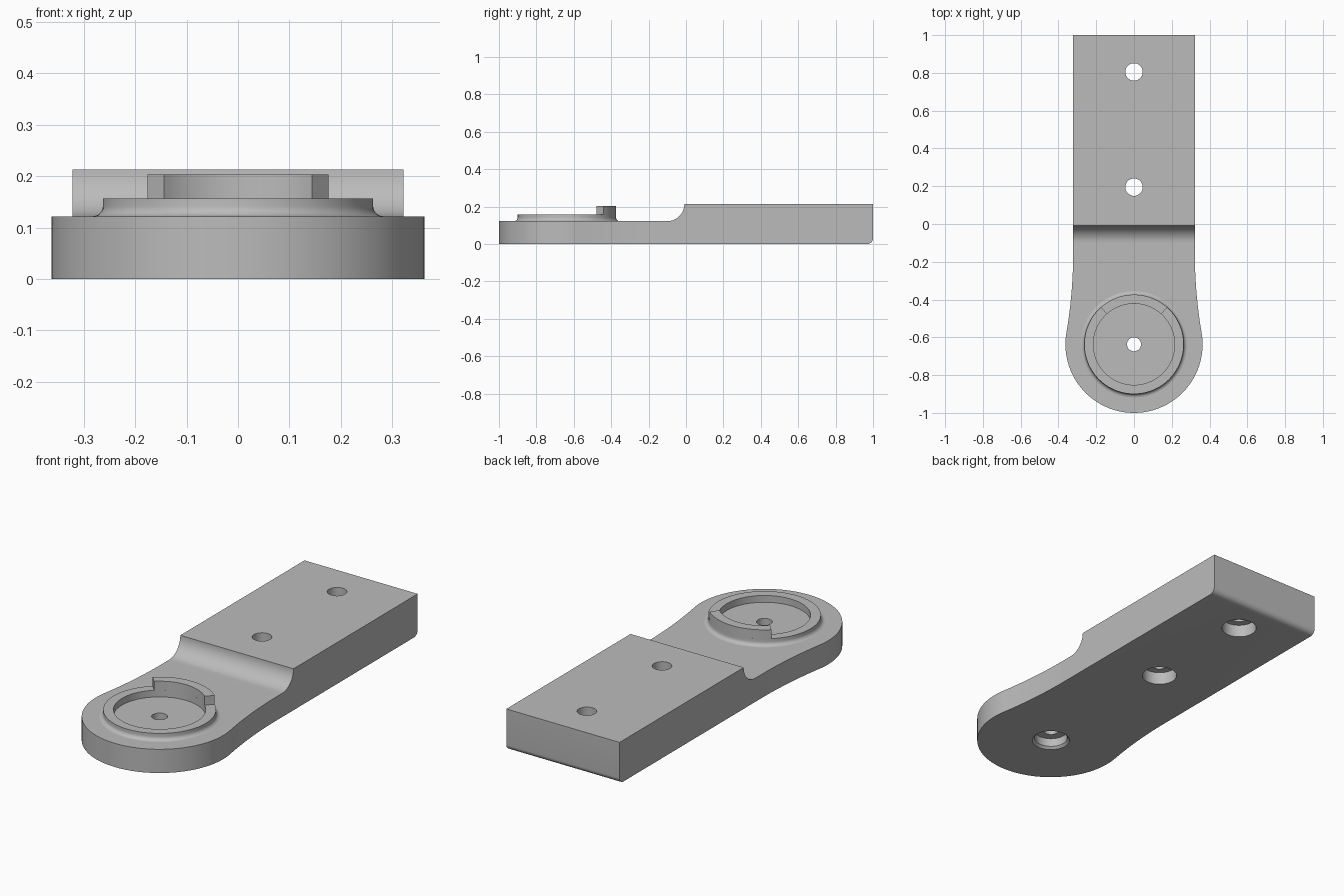
import bpy, bmesh
from math import sin, cos, atan2, pi, radians
from mathutils import Vector

if "Cube" in bpy.data.objects:
    bpy.data.objects.remove(bpy.data.objects["Cube"], do_unlink=True)

PAD_Y, PAD_R, ARM_X = -0.637, 0.363, 0.322
PAD_Z, ARM_Z = 0.122, 0.213

grey = bpy.data.materials.new("plain_grey")
grey.use_nodes = True
grey.diffuse_color = (0.5, 0.5, 0.5, 1)
grey.node_tree.nodes["Principled BSDF"].inputs["Base Color"].default_value = (0.5, 0.5, 0.5, 1)


def arc(cx, cy, r, start, end, n):
    """Points on a circular arc, angles in radians."""
    angles = [start + (end - start) * i / n for i in range(n + 1)]
    return [(cx + r * cos(a), cy + r * sin(a)) for a in angles]


def finish(name, bm):
    bmesh.ops.recalc_face_normals(bm, faces=bm.faces)
    mesh = bpy.data.meshes.new(name)
    bm.to_mesh(mesh)
    bm.free()
    obj = bpy.data.objects.new(name, mesh)
    bpy.context.collection.objects.link(obj)
    mesh.materials.append(grey)
    return obj


def prism(name, points, depth):
    """Extrude a closed loop of 3D points along a vector."""
    bm = bmesh.new()
    face = bm.faces.new([bm.verts.new(p) for p in points])
    new = bmesh.ops.extrude_face_region(bm, geom=[face])["geom"]
    moved = [v for v in new if isinstance(v, bmesh.types.BMVert)]
    bmesh.ops.translate(bm, verts=moved, vec=Vector(depth))
    return finish(name, bm)


def lathe(name, profile, y, start=0.0, end=2 * pi, steps=96):
    """Sweep a closed (radius, z) loop about a vertical axis at x = 0."""
    full = end - start > 6.28
    bm = bmesh.new()
    rings = []
    for i in range(steps if full else steps + 1):
        a = start + (end - start) * i / steps
        rings.append([bm.verts.new((r * cos(a), y + r * sin(a), z)) for r, z in profile])
    n = len(profile)
    for i in range(steps):
        a, b = rings[i], rings[(i + 1) % len(rings)]
        for j in range(n):
            k = (j + 1) % n
            bm.faces.new((a[j], a[k], b[k], b[j]))
    if not full:
        bm.faces.new(rings[0])
        bm.faces.new(rings[-1])
    return finish(name, bm)


def drill(name, profile, y, steps=48):
    """Solid stepped cutter, from bottom to top (radius, z)."""
    bm = bmesh.new()
    rings = [[bm.verts.new((r * cos(2 * pi * i / steps), y + r * sin(2 * pi * i / steps), z))
              for i in range(steps)] for r, z in profile]
    for a, b in zip(rings, rings[1:]):
        for i in range(steps):
            k = (i + 1) % steps
            bm.faces.new((a[i], a[k], b[k], b[i]))
    bm.faces.new(rings[0])
    bm.faces.new(rings[-1])
    return finish(name, bm)


def cut(target, cutter, operation):
    mod = target.modifiers.new("cut", 'BOOLEAN')
    mod.object, mod.operation, mod.solver = cutter, operation, 'EXACT'
    bpy.context.view_layer.objects.active = target
    bpy.ops.object.modifier_apply(modifier=mod.name)
    bpy.data.objects.remove(cutter, do_unlink=True)


# Plan outline: straight arm, gently flared into a round pad
neck_y, neck_r = -0.15, 2.55
lean = atan2(neck_y - PAD_Y, ARM_X + neck_r)
right_side = [(ARM_X, 1.1)] + arc(ARM_X + neck_r, neck_y, neck_r, pi, pi + lean, 16)
right_side += arc(0, PAD_Y, PAD_R, lean, -pi / 2, 48)[1:]
outline = right_side + [(-x, y) for x, y in reversed(right_side[:-1])]
body = prism("mounting_arm", [(x, y, -0.1) for x, y in outline], (0, 0, 0.5))

# Side profile: thin pad, hollow fillet up to thick arm, rounded lower back edge
step = ARM_Z - PAD_Z
side = [(-1.1, 0), (-1.1, PAD_Z)]
side += arc(-0.1, ARM_Z, step, -pi / 2, 0, 16)
side += [(1, ARM_Z)] + arc(0.97, 0.03, 0.03, 0, -pi / 2, 8)
cut(body, prism("side_profile", [(-0.6, y, z) for y, z in side], (1.2, 0, 0)), 'INTERSECT')

# Screw holes with counterbores underneath
for y in (0.195, 0.805):
    cut(body, drill("arm_hole", [(0.084, -0.1), (0.084, 0.065), (0.046, 0.065), (0.046, 0.4)], y),
        'DIFFERENCE')
cut(body, drill("pad_hole", [(0.092, -0.1), (0.092, 0), (0.08, 0.012), (0.08, 0.055),
                             (0.037, 0.055), (0.037, 0.4)], PAD_Y), 'DIFFERENCE')

# Raised ring with a hollow fillet at its foot
foot = arc(0.283, PAD_Z + 0.02, 0.02, -pi / 2, -pi, 6)
ring = lathe("locating_ring", [(0.215, 0.115), (0.283, 0.115)] + foot
             + [(0.263, 0.157), (0.215, 0.157)], PAD_Y)

# Taller stop tab on the arm side of the ring
tab = lathe("stop_tab", [(0.215, 0.15), (0.263, 0.15), (0.263, 0.203), (0.215, 0.203)],
            PAD_Y, radians(48), radians(132), 24)

# Smooth curves, sharp edges
bpy.ops.object.select_all(action='DESELECT')
for obj in (body, ring, tab):
    obj.select_set(True)
bpy.context.view_layer.objects.active = body
bpy.ops.object.shade_smooth_by_angle(angle=radians(30))
